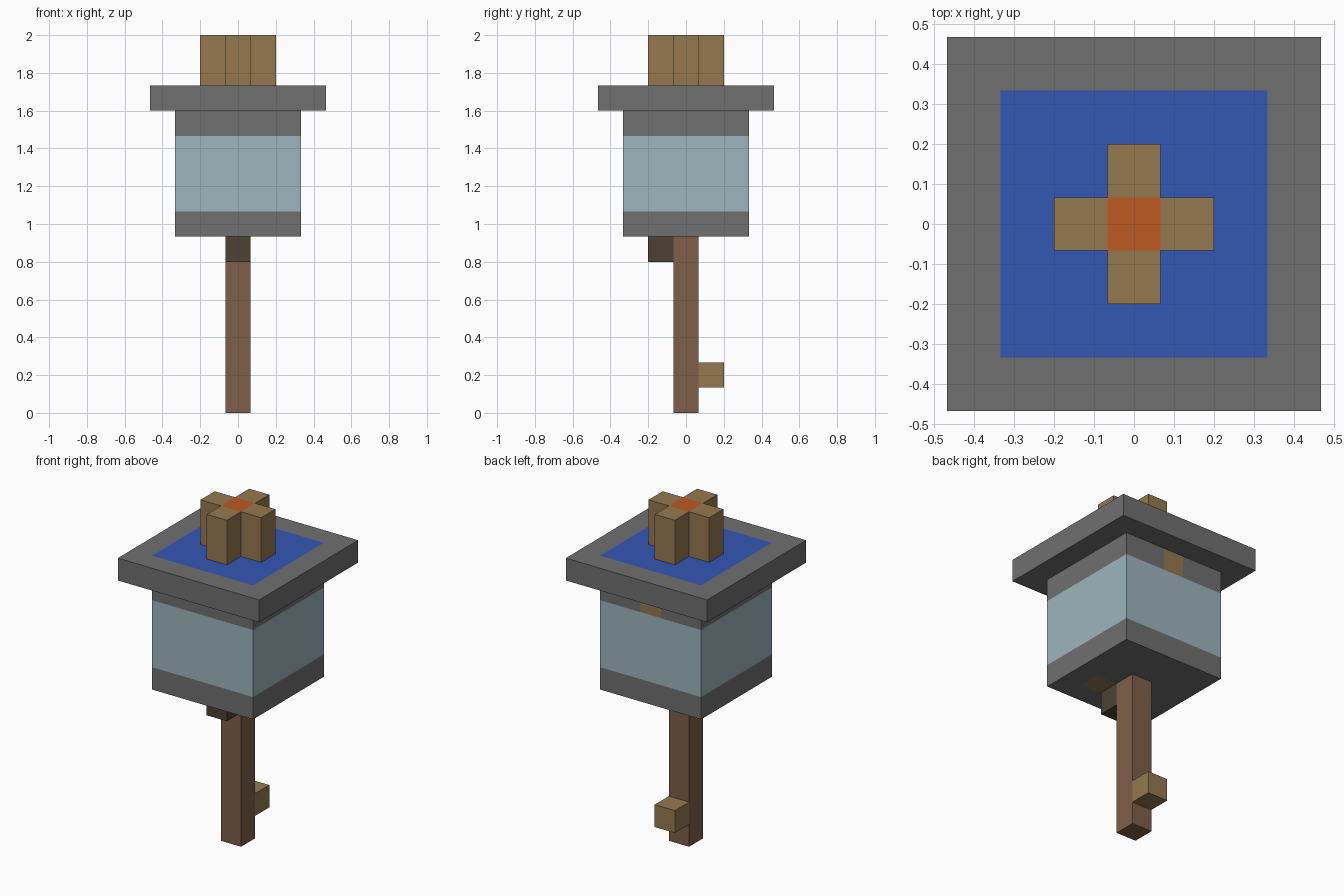
import bpy
import bmesh
from mathutils import Vector

cube = bpy.data.objects.get("Cube")
if cube:
    bpy.data.objects.remove(cube, do_unlink=True)

U = 2 / 15      # one block of the model's grid
H = U / 2


def linear(c):
    c /= 255
    return c / 12.92 if c <= 0.04045 else ((c + 0.055) / 1.055) ** 2.4


def material(name, *rgb):
    mat = bpy.data.materials.new(name)
    color = [linear(c) for c in rgb] + [1]
    mat.diffuse_color = color
    mat.use_nodes = True
    bsdf = next(n for n in mat.node_tree.nodes if n.type == "BSDF_PRINCIPLED")
    bsdf.inputs["Base Color"].default_value = color
    return mat


STONE = material("grey stone", 112, 112, 112)
GLASS = material("pale blue glass", 157, 181, 189)
WATER = material("blue roof", 52, 87, 180)
TIMBER = material("tan timber", 148, 121, 79)
POST = material("brown wood", 126, 94, 72)
DARK = material("dark wood", 76, 65, 53)
EMBER = material("orange ember", 190, 90, 34)


def prism(name, outline, z0, z1, mats, cuts=(), rule=None):
    """Extrude an outline, cut it along (axis, position) planes, colour by rule."""
    bm = bmesh.new()
    base = bm.faces.new([bm.verts.new((x, y, z0)) for x, y in outline])
    ext = bmesh.ops.extrude_face_region(bm, geom=[base], use_keep_orig=True)
    top = [v for v in ext["geom"] if isinstance(v, bmesh.types.BMVert)]
    bmesh.ops.translate(bm, verts=top, vec=(0, 0, z1 - z0))
    for axis, pos in cuts:
        normal = Vector((0, 0, 0))
        normal[axis] = 1
        bmesh.ops.bisect_plane(bm, geom=bm.verts[:] + bm.edges[:] + bm.faces[:],
                               dist=1e-4, plane_co=normal * pos, plane_no=normal)
    bmesh.ops.recalc_face_normals(bm, faces=bm.faces[:])
    if rule:
        for f in bm.faces:
            f.material_index = rule(f.calc_center_median(), f.normal)
    mesh = bpy.data.meshes.new(name)
    bm.to_mesh(mesh)
    bm.free()
    for m in mats:
        mesh.materials.append(m)
    obj = bpy.data.objects.new(name, mesh)
    bpy.context.collection.objects.link(obj)
    return obj


def rect(r, y=0):
    return [(-r, y - r), (r, y - r), (r, y + r), (-r, y + r)]


# Post, with a tan step behind its foot and a dark bracket in front of its head
prism("post", rect(H), 0, 7 * U, [POST])
prism("back_step", rect(H, U), U, 2 * U, [TIMBER])
prism("front_bracket", rect(H, -U), 6 * U, 7 * U, [DARK])


# Lantern box: stone bands, glass middle, tan blocks in the back and underside
def box_rule(c, n):
    if n.z < -0.5:
        return 2 if abs(c.y + U) < H and abs(c.x) < 3 * H else 0
    if abs(n.z) < 0.5:
        if 8 * U < c.z < 11 * U:
            return 1
        if c.z > 11 * U and n.y > 0.5 and abs(c.x) < H:
            return 2
    return 0


prism("lantern_box", rect(2.5 * U), 7 * U, 12 * U, [STONE, GLASS, TIMBER],
      [(2, 8 * U), (2, 11 * U), (0, -H), (0, H), (0, -3 * H), (0, 3 * H),
       (1, -H), (1, -3 * H)], box_rule)

# Roof slab with a flush blue centre
R = 2.5 * U
prism("roof_slab", rect(3.5 * U), 12 * U, 13 * U, [STONE, WATER],
      [(0, -R), (0, R), (1, -R), (1, R)],
      lambda c, n: int(n.z > 0.5 and max(abs(c.x), abs(c.y)) < R))

# Cross-shaped finial with an orange centre on top
arm = [(H, -3 * H), (H, -H), (3 * H, -H)]
cross = []
for _ in range(4):
    cross += arm
    arm = [(-y, x) for x, y in arm]
prism("cross_finial", cross, 13 * U, 15 * U, [TIMBER, EMBER],
      [(0, -H), (0, H), (1, -H), (1, H)],
      lambda c, n: int(n.z > 0.5 and max(abs(c.x), abs(c.y)) < H))
